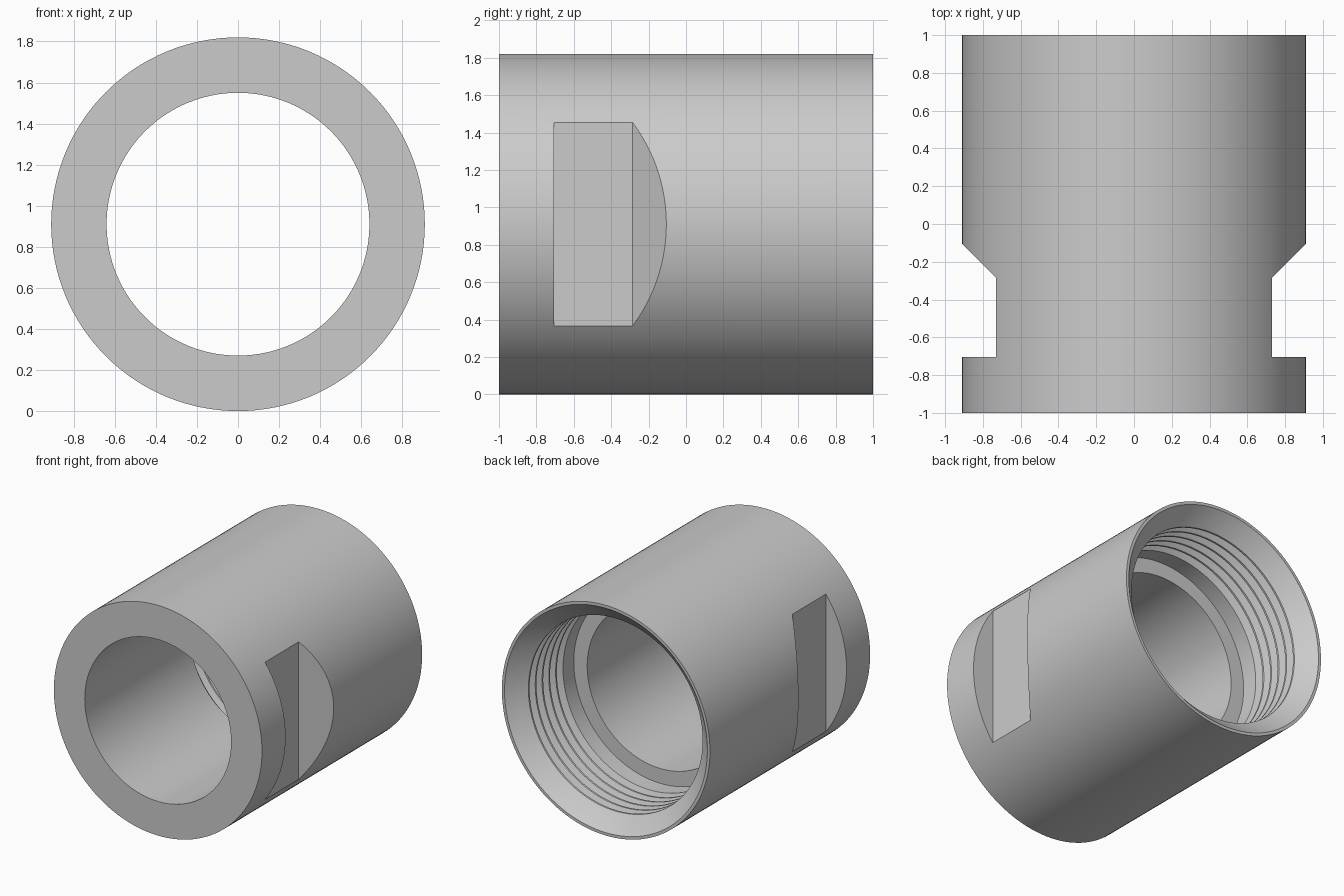
import bpy
import bmesh
import math
from mathutils import Matrix

cube = bpy.data.objects.get("Cube")
if cube:
    bpy.data.objects.remove(cube, do_unlink=True)

R = 0.91          # outer radius, also the height of the axis
BORE = 0.64
SEGMENTS = 128

steel = bpy.data.materials.new("light_grey_metal")
steel.use_nodes = True
grey = (0.6, 0.6, 0.6, 1)
steel.diffuse_color = grey
steel.node_tree.nodes["Principled BSDF"].inputs["Base Color"].default_value = grey


def add_object(name, bm):
    bmesh.ops.recalc_face_normals(bm, faces=bm.faces[:])
    mesh = bpy.data.meshes.new(name)
    bm.to_mesh(mesh)
    bm.free()
    mesh.materials.append(steel)
    obj = bpy.data.objects.new(name, mesh)
    bpy.context.collection.objects.link(obj)
    return obj


def revolve(name, profile):
    """Turn a closed (radius, y) profile around the horizontal axis."""
    bm = bmesh.new()
    verts = [bm.verts.new((r, y, R)) for r, y in profile]
    edges = [bm.edges.new((v, verts[i - 1])) for i, v in enumerate(verts)]
    bmesh.ops.spin(bm, geom=verts + edges, cent=(0, 0, R), axis=(0, 1, 0),
                   angle=math.tau, steps=SEGMENTS, use_merge=True)
    bmesh.ops.remove_doubles(bm, verts=bm.verts[:], dist=1e-5)
    return add_object(name, bm)


def prism(name, outline, height):
    """Extrude an (x, y) outline straight up."""
    bm = bmesh.new()
    face = bm.faces.new([bm.verts.new((x, y, -0.1)) for x, y in outline])
    top = bmesh.ops.extrude_face_region(bm, geom=[face])["geom"]
    moved = [v for v in top if isinstance(v, bmesh.types.BMVert)]
    bmesh.ops.transform(bm, matrix=Matrix.Translation((0, 0, height)), verts=moved)
    return add_object(name, bm)


# Sleeve section: outer wall, chamfered mouth, thread, plain seat, bore
profile = [(BORE, -1), (R, -1), (R, 1), (0.887, 1), (0.77, 0.885)]
pitch = 0.085
for turn in range(5):
    y = 0.88 - turn * pitch
    profile += [(0.762, y), (0.762, y - 0.015), (0.825, y - 0.047), (0.825, y - 0.055)]
profile += [(0.757, 0.455), (0.757, 0.32), (BORE, 0.32)]
sleeve = revolve("threaded_sleeve", profile)

# Wrench flats with a sloped run-out, one on each side
for name, side in (("left_flat_cutter", 1), ("right_flat_cutter", -1)):
    outline = [(0.73, -0.705), (0.73, -0.285), (1.03, 0.015), (1.03, -0.705)]
    cutter = prism(name, [(side * x, y) for x, y in outline], 2.1)
    cutter.hide_render = True
    mod = sleeve.modifiers.new(name, "BOOLEAN")
    mod.operation = "DIFFERENCE"
    mod.solver = "EXACT"
    mod.object = cutter
    bpy.context.view_layer.objects.active = sleeve
    bpy.ops.object.modifier_apply(modifier=name)
    bpy.data.objects.remove(cutter, do_unlink=True)

# Smooth round walls, crisp machined edges
bpy.ops.object.select_all(action="DESELECT")
sleeve.select_set(True)
bpy.context.view_layer.objects.active = sleeve
bpy.ops.object.shade_smooth_by_angle(angle=math.radians(20))
